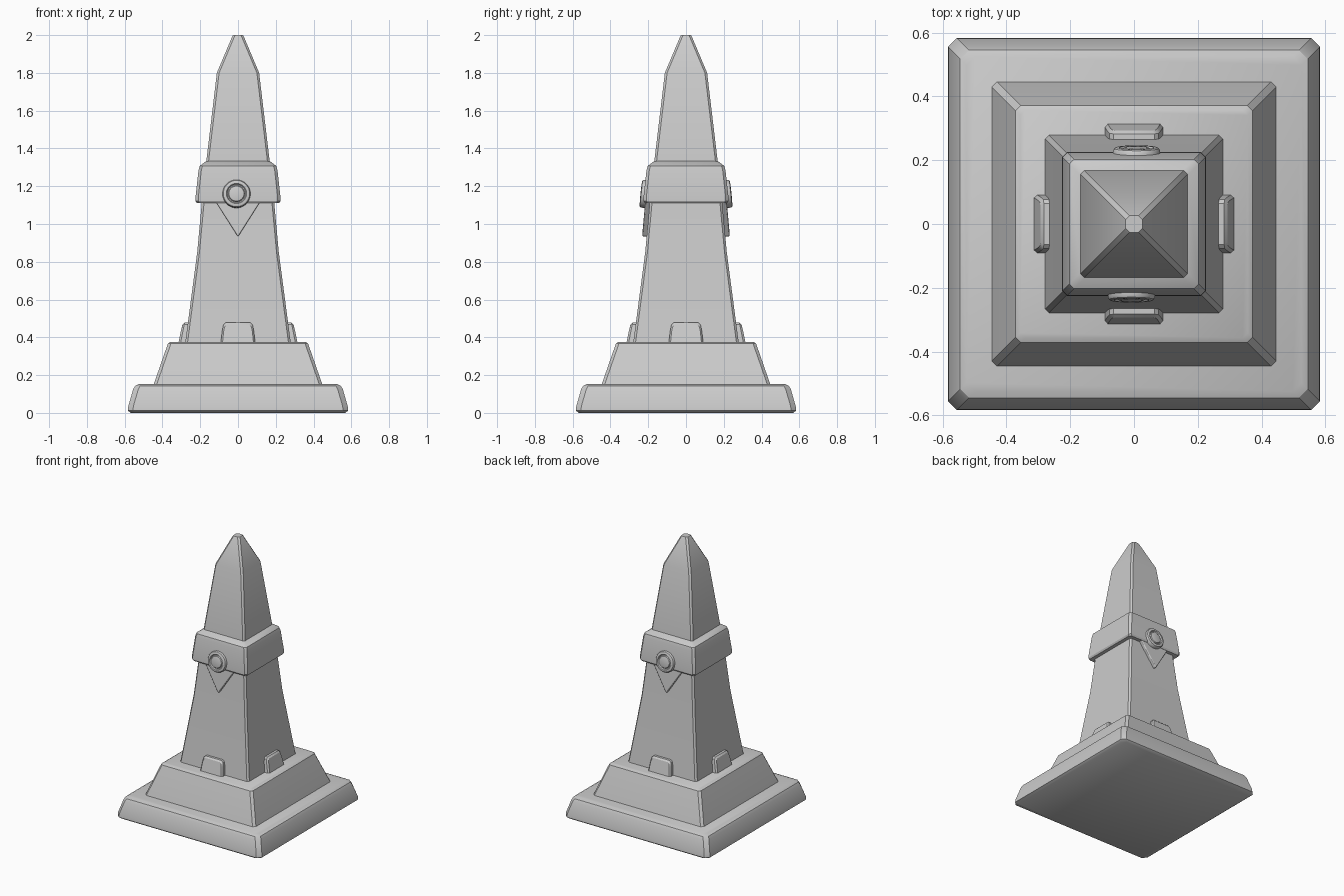
import bpy, bmesh
from math import pi, cos, sin, radians
from mathutils import Matrix, Vector

if "Cube" in bpy.data.objects:
    bpy.data.objects.remove(bpy.data.objects["Cube"])


def finish(name, bm, bevel=0.0, segments=2):
    bmesh.ops.recalc_face_normals(bm, faces=bm.faces)
    me = bpy.data.meshes.new(name)
    bm.to_mesh(me)
    bm.free()
    ob = bpy.data.objects.new(name, me)
    bpy.context.collection.objects.link(ob)
    if bevel:
        m = ob.modifiers.new("bevel", 'BEVEL')
        m.width = bevel
        m.segments = segments
        m.limit_method = 'ANGLE'
        m.angle_limit = radians(35)
    bpy.ops.object.select_all(action='DESELECT')
    ob.select_set(True)
    bpy.context.view_layer.objects.active = ob
    bpy.ops.object.shade_smooth_by_angle(angle=radians(32))
    return ob


def loft(rings):
    """Bridge a list of vertex position rings and cap both ends."""
    bm = bmesh.new()
    vs = [[bm.verts.new(p) for p in r] for r in rings]
    n = len(vs[0])
    for a, b in zip(vs, vs[1:]):
        for i in range(n):
            j = (i + 1) % n
            bm.faces.new((a[i], a[j], b[j], b[i]))
    bm.faces.new(vs[0][::-1])
    bm.faces.new(vs[-1])
    return bm


def tower(name, profile, chamfer, bevel=0.0):
    """Square tapering block from (half width, z), with cut corners."""
    rings = []
    for h, z in profile:
        c = min(chamfer, h * 0.45)
        rings.append([(h, -h + c, z), (h, h - c, z), (h - c, h, z), (-h + c, h, z),
                      (-h, h - c, z), (-h, -h + c, z), (-h + c, -h, z), (h - c, -h, z)])
    return finish(name, loft(rings), bevel)


# Stepped base
tower("base_slab", [(0.568, 0), (0.583, 0.012), (0.581, 0.035), (0.555, 0.125),
                    (0.545, 0.143), (0.525, 0.153)], 0.027)
tower("plinth", [(0.449, 0.14), (0.445, 0.155), (0.377, 0.35), (0.371, 0.367), (0.357, 0.376)], 0.016)

# Tapering shaft with pointed tip
tower("shaft", [(0.28, 0.365), (0.216, 0.85), (0.191, 1.12), (0.168, 1.33),
                (0.112, 1.80), (0.031, 1.992), (0.026, 2.0)], 0.012)

# Collar band
tower("collar", [(0.185, 1.11), (0.218, 1.11), (0.225, 1.122), (0.224, 1.15),
                 (0.209, 1.285), (0.203, 1.307), (0.168, 1.333)], 0.015)

# Medallion and pendant on front and back
for side, ang in (("front", 0), ("back", pi)):
    rot = Matrix.Rotation(ang, 4, 'Z')

    # Pendant triangle, leaning with the shaft
    tri = [(-0.138, 1.15), (0.138, 1.15), (0, 0.932)]
    rings = [[(x, -(d + (1.15 - z) * 0.09), z) for x, z in tri] for d in (0.17, 0.213)]
    bm = loft(rings)
    bm.transform(rot)
    finish(side + "_pendant", bm, 0.006)

    # Round medallion with inner groove
    prof = [(0.074, 0), (0.074, 0.022), (0.070, 0.029), (0.064, 0.032), (0.054, 0.032),
            (0.049, 0.025), (0.044, 0.025), (0.040, 0.031), (0.034, 0.033)]
    bm = loft([[(r * cos(2 * pi * i / 32), r * sin(2 * pi * i / 32), h) for i in range(32)]
               for r, h in prof])
    place = Matrix.Translation(Vector((-0.008, -0.208, 1.158)))
    bm.transform(rot @ place @ Matrix.Rotation(radians(84), 4, 'X'))
    finish(side + "_medallion", bm)

# Trapezoid foot tabs on the four sides of the shaft
for i, side in enumerate(("front", "right", "back", "left")):
    shape = [(-0.092, 0.365), (0.092, 0.365), (0.083, 0.44), (0.077, 0.467),
             (0.064, 0.478), (-0.064, 0.478), (-0.077, 0.467), (-0.083, 0.44)]
    rings = [[(x * s, -(d - (z - 0.365) * 0.2), z - dz * (z > 0.46)) for x, z in shape]
             for d, s, dz in ((0.24, 1, 0), (0.305, 1, 0), (0.316, 0.9, 0.01))]
    bm = loft(rings)
    bm.transform(Matrix.Rotation(i * pi / 2, 4, 'Z'))
    finish(side + "_tab", bm)
